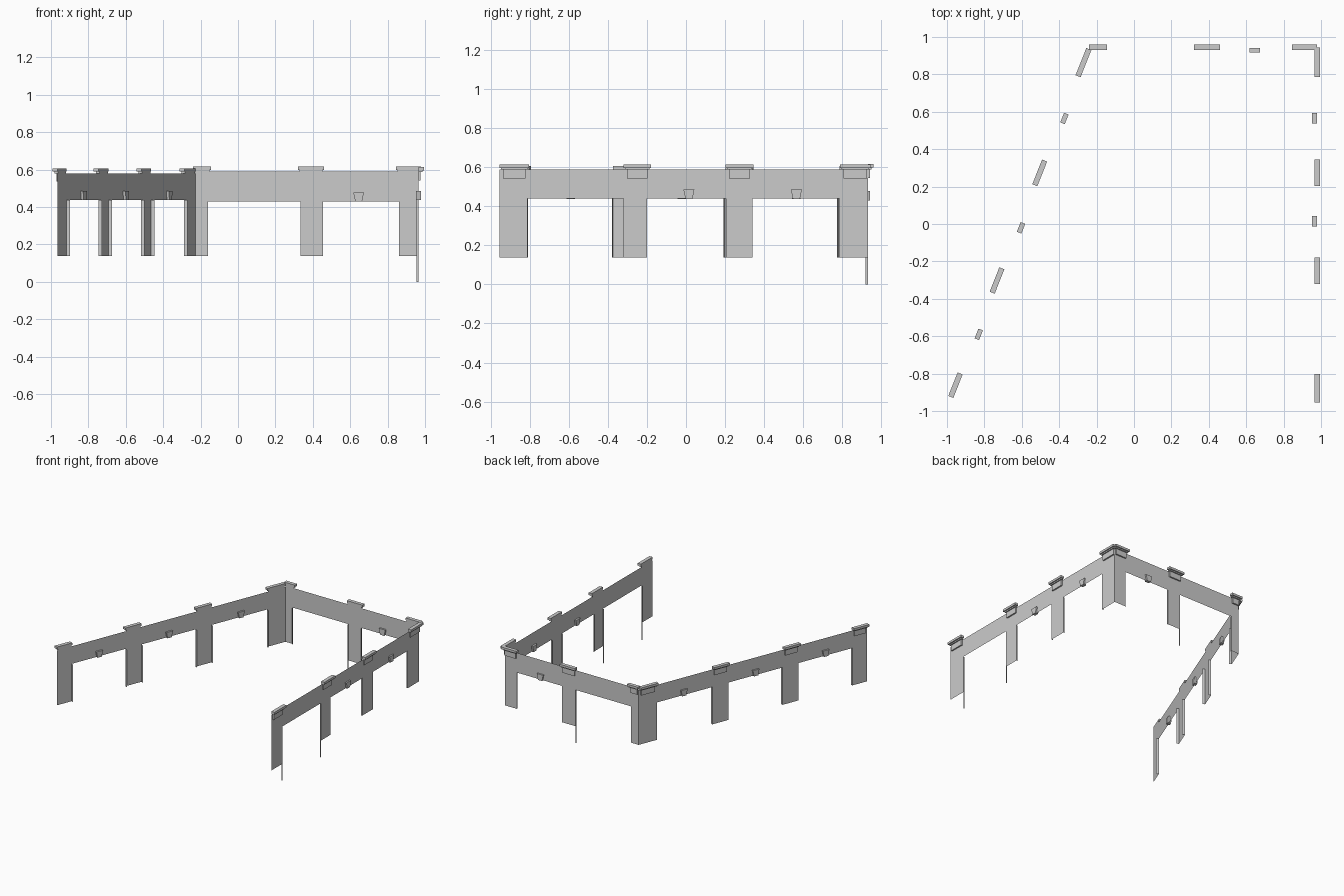
import bpy
import bmesh
from mathutils import Vector

if "Cube" in bpy.data.objects:
    bpy.data.objects.remove(bpy.data.objects["Cube"])

GREY = (0.6, 0.6, 0.6, 1.0)
stone = bpy.data.materials.new("light grey stone")
stone.use_nodes = True
stone.diffuse_color = GREY
stone.node_tree.nodes["Principled BSDF"].inputs["Base Color"].default_value = GREY


class Wall:
    """A straight facade: s runs along it, o points outward, z is up."""

    def __init__(self, name, start, end, side, low, high):
        self.name, self.low, self.high = name, low, high
        self.start = Vector((*start, 0))
        run = Vector((*end, 0)) - self.start
        self.length = run.length
        self.along = run.normalized()
        self.out = Vector((self.along.y, -self.along.x, 0)) * side

    def at(self, s, o, z):
        return self.start + self.along * s + self.out * o + Vector((0, 0, z))

    def sheet(self, bm, points):
        return bm.faces.new([bm.verts.new(self.at(*p)) for p in points])

    def prism(self, bm, points, shift):
        """Extrude a flat outline along a local (s, o) shift."""
        face = self.sheet(bm, points)
        res = bmesh.ops.extrude_face_region(bm, geom=[face], use_keep_orig=True)
        vec = self.along * shift[0] + self.out * shift[1]
        verts = [v for v in res["geom"] if isinstance(v, bmesh.types.BMVert)]
        bmesh.ops.translate(bm, verts=verts, vec=vec)

    def box(self, bm, s0, s1, o0, o1, z0, z1):
        self.prism(bm, [(s0, o0, z0), (s0, o1, z0), (s0, o1, z1), (s0, o0, z1)],
                   (s1 - s0, 0))

    def finish(self, bm, part):
        bmesh.ops.recalc_face_normals(bm, faces=bm.faces[:])
        mesh = bpy.data.meshes.new(self.name + "_" + part)
        bm.to_mesh(mesh)
        bm.free()
        mesh.materials.append(stone)
        obj = bpy.data.objects.new(mesh.name, mesh)
        bpy.context.collection.objects.link(obj)


FOOT = 0.137  # underside of the piers


def build(wall, piers, caps, keystones, depth, long_edges=()):
    # Facade sheet: band with piers hanging below it
    bm = bmesh.new()
    outline = [(0, 0, wall.high)]
    for a, b in piers:
        outline += [(a, 0, wall.low), (a, 0, FOOT), (b, 0, FOOT), (b, 0, wall.low)]
    outline.append((wall.length, 0, wall.high))
    # the outer piers are flush with the ends of the band
    outline = [p for i, p in enumerate(outline) if i not in (1, len(outline) - 2)]
    wall.sheet(bm, outline)
    wall.finish(bm, "facade")

    # Thin returns on the opening sides of each pier
    bm = bmesh.new()
    edges = [s for pier in piers for s in pier][1:-1]
    for s in edges:
        foot = 0.0 if s in long_edges else FOOT
        wall.sheet(bm, [(s, 0, foot), (s, -depth, foot),
                        (s, -depth, wall.low), (s, 0, wall.low)])
    wall.finish(bm, "pier_returns")

    # Cap mouldings: bracket, neck and top slab
    bm = bmesh.new()
    z = wall.high
    for a, b in caps:
        wall.box(bm, a + 0.018, b - 0.018, 0, 0.011, z - 0.045, z)
        wall.box(bm, a + 0.008, b - 0.008, 0, 0.02, z, z + 0.009)
        wall.box(bm, a, b, 0, 0.029, z + 0.009, z + 0.027)
    wall.finish(bm, "caps")

    # Tapered keystones passing through the band
    bm = bmesh.new()
    for s in keystones:
        z0, z1 = wall.low - 0.002, wall.low + 0.047
        wall.prism(bm, [(s - 0.018, -0.014, z0), (s + 0.018, -0.014, z0),
                        (s + 0.028, -0.014, z1), (s - 0.028, -0.014, z1)], (0, 0.026))
    wall.finish(bm, "keystones")


# Left wall, running front to back
left = Wall("left_wall", (0.966, -0.955), (0.966, 0.93), 1, 0.439, 0.587)
build(left,
      [(0, 0.145), (0.635, 0.755), (1.16, 1.295), (1.74, left.length)],
      [(0, 0.152), (0.635, 0.775), (1.157, 1.30), (1.742, 1.90)],
      [0.97, 1.52], 0.011, (0.145, 0.635))

# Back wall, running from the left corner to the slanted wall
back = Wall("back_wall", (0.966, 0.93), (-0.228, 0.93), -1, 0.430, 0.589)
back.out = Vector((0, 1, 0))
build(back,
      [(0, 0.106), (0.511, 0.631), (1.126, back.length)],
      [(-0.012, 0.121), (0.506, 0.646), (1.111, 1.206)],
      [0.321], 0.011, (0.631,))

# Slanted right wall, running front to back
slant = Wall("right_wall", (-0.966, -0.93), (-0.228, 0.93), -1, 0.4385, 0.58)
build(slant,
      [(0, 0.13), (0.60, 0.74), (1.215, 1.355), (1.84, slant.length)],
      [(0, 0.135), (0.60, 0.74), (1.218, 1.36), (1.845, slant.length)],
      [0.366, 0.979, 1.608], 0.02)
